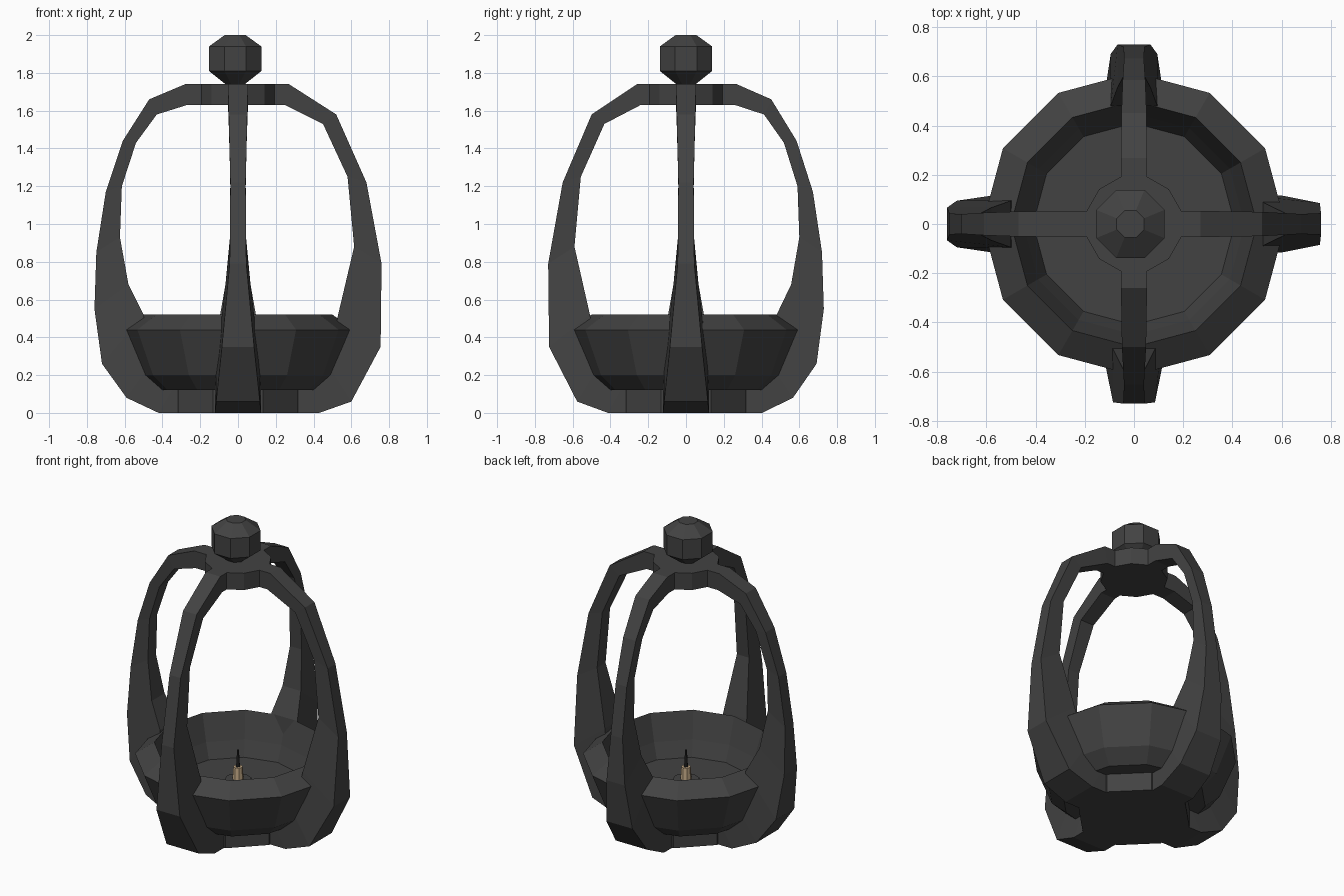
import bpy, bmesh, math

cube = bpy.data.objects.get("Cube")
if cube:
    bpy.data.objects.remove(cube, do_unlink=True)


def material(name, rgb):
    m = bpy.data.materials.new(name)
    m.use_nodes = True
    m.diffuse_color = (*rgb, 1)
    m.node_tree.nodes["Principled BSDF"].inputs["Base Color"].default_value = (*rgb, 1)
    return m


iron = material("dark iron", (0.055, 0.055, 0.055))
wax = material("tan wax", (0.55, 0.4, 0.24))
soot = material("black wick", (0.02, 0.02, 0.02))


def finish(bm, name, mat):
    bmesh.ops.recalc_face_normals(bm, faces=bm.faces)
    me = bpy.data.meshes.new(name)
    bm.to_mesh(me)
    bm.free()
    me.materials.append(mat)
    ob = bpy.data.objects.new(name, me)
    bpy.context.collection.objects.link(ob)
    return ob


def loft(rings, name, mat):
    """Skin a list of equal-length point rings and cap both ends."""
    bm = bmesh.new()
    loops = [[bm.verts.new(p) for p in ring] for ring in rings]
    n = len(loops[0])
    for a, b in zip(loops, loops[1:]):
        for i in range(n):
            j = (i + 1) % n
            bm.faces.new((a[i], a[j], b[j], b[i]))
    bm.faces.new(loops[0])
    bm.faces.new(loops[-1])
    return finish(bm, name, mat)


def lathe(profile, sides, name, mat, turn=0.0, cx=0.0):
    rings = []
    for r, z in profile:
        angles = [turn + math.tau * i / sides for i in range(sides)]
        rings.append([(cx + r * math.cos(a), r * math.sin(a), z) for a in angles])
    return loft(rings, name, mat)


def half_width(z):
    """Arms are broad at the foot and slim above."""
    keys = [(0, 0.122), (0.35, 0.085), (0.8, 0.043), (1.2, 0.04), (1.74, 0.053)]
    for (z0, w0), (z1, w1) in zip(keys, keys[1:]):
        if z <= z1:
            return w0 + (w1 - w0) * (z - z0) / (z1 - z0)
    return keys[-1][1]


def arm(outer, inner, angle, reach, name):
    c, s = math.cos(angle), math.sin(angle)
    rings = []
    for (ro, zo), (ri, zi) in zip(outer, inner):
        w = half_width(zo)
        section = [(ro, -w, zo), (ro, w, zo), (ri, w, zi), (ri, -w, zi)]
        rings.append([(r * reach * c - t * s, r * reach * s + t * c, z) for r, t, z in section])
    return loft(rings, name, iron)


# Two arm outlines, from the top hub down to the base
coarse_out = [(0.1, 1.74), (0.27, 1.74), (0.52, 1.58), (0.68, 1.22), (0.76, 0.79),
              (0.755, 0.35), (0.6, 0.06), (0.43, 0), (0.2, 0)]
coarse_in = [(0.1, 1.63), (0.25, 1.63), (0.45, 1.53), (0.58, 1.25), (0.615, 0.88),
             (0.53, 0.52), (0.48, 0.25), (0.36, 0.12), (0.2, 0.12)]
fine_out = [(0.1, 1.74), (0.28, 1.74), (0.47, 1.66), (0.61, 1.44), (0.7, 1.17), (0.75, 0.85),
            (0.76, 0.55), (0.72, 0.26), (0.59, 0.08), (0.42, 0), (0.2, 0)]
fine_in = [(0.1, 1.63), (0.27, 1.63), (0.43, 1.58), (0.54, 1.43), (0.615, 1.2), (0.625, 0.93),
           (0.58, 0.68), (0.5, 0.52), (0.47, 0.25), (0.35, 0.12), (0.2, 0.12)]
quarter = math.pi / 2
arm(coarse_out, coarse_in, 0, 1.0, "left_arm")
arm(fine_out, fine_in, quarter, 0.96, "back_arm")
arm(fine_out, fine_in, 2 * quarter, 1.0, "right_arm")
arm(coarse_out, coarse_in, 3 * quarter, 0.96, "front_arm")

# Hubs joining the arms
lathe([(0.2, 1.63), (0.2, 1.74)], 12, "top_hub", iron, math.pi / 12)
lathe([(0.345, 0), (0.345, 0.125)], 8, "base_hub", iron, math.pi / 8)

# Open bowl with a sloping rim
lathe([(0.43, 0.12), (0.52, 0.2), (0.615, 0.44), (0.5, 0.52), (0.45, 0.35), (0.41, 0.25)],
      12, "bowl", iron)

# Faceted knob on top
lathe([(0.055, 1.74), (0.15, 1.81), (0.15, 1.94), (0.06, 2.0)], 8, "knob", iron,
      math.pi / 8, -0.015)

# Candle stub in the bowl
lathe([(0.09, 0.24), (0.08, 0.3)], 8, "candle_holder", iron)
lathe([(0.035, 0.28), (0.028, 0.38)], 8, "candle", wax)
lathe([(0.014, 0.36), (0.006, 0.49)], 6, "wick", soot)
